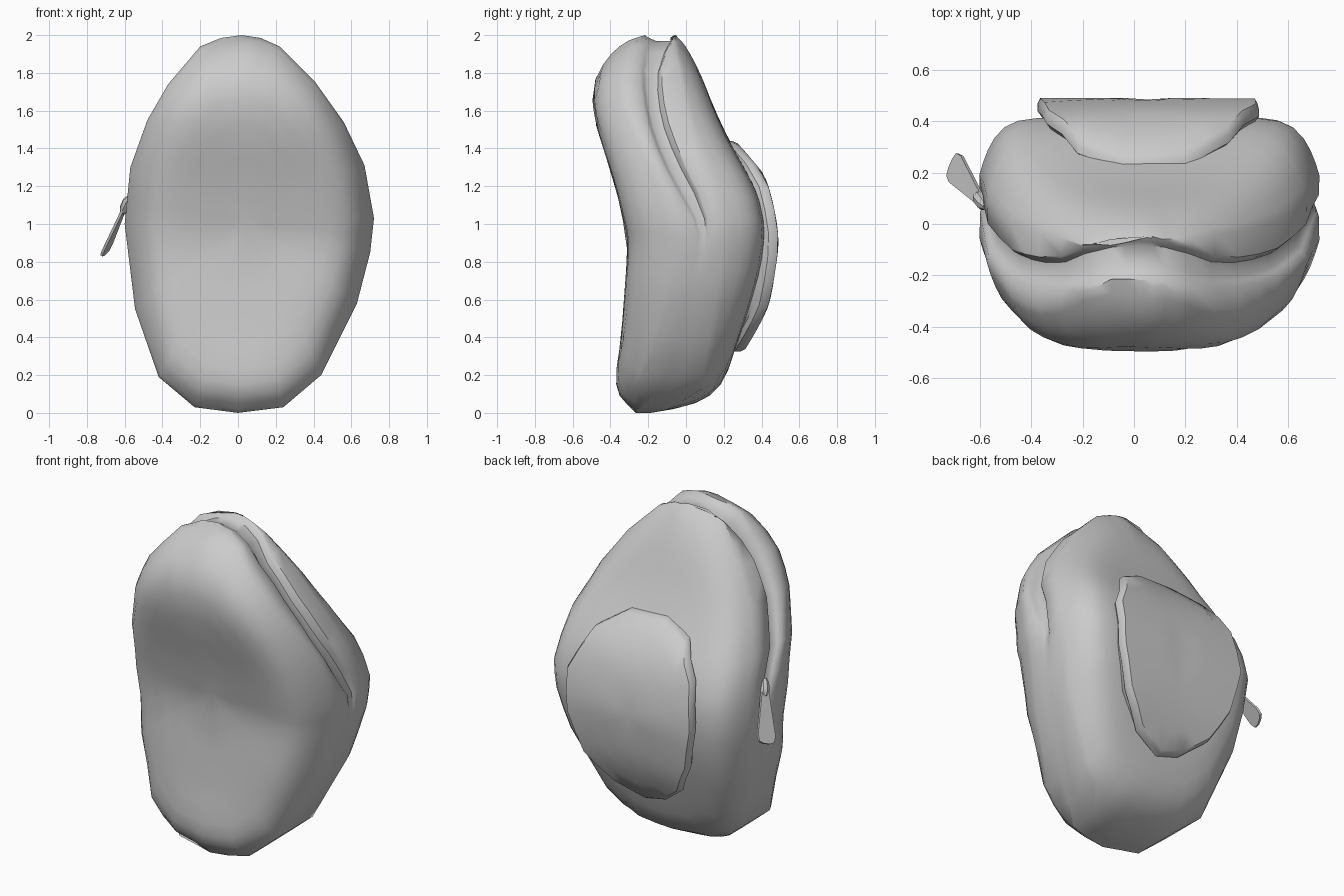
import bpy, bmesh, math
from mathutils import Vector

if "Cube" in bpy.data.objects:
    bpy.data.objects.remove(bpy.data.objects["Cube"])

grey = bpy.data.materials.new("grey fabric")
grey.diffuse_color = (0.6, 0.6, 0.6, 1)
grey.use_nodes = True
grey.node_tree.nodes["Principled BSDF"].inputs["Base Color"].default_value = grey.diffuse_color


def curve(table, t):
    """Smooth lookup in a list of (key, value) pairs."""
    if t <= table[0][0]:
        return table[0][1]
    if t >= table[-1][0]:
        return table[-1][1]

    def slope(i):
        a, b = table[max(i - 1, 0)], table[min(i + 1, len(table) - 1)]
        return (b[1] - a[1]) / (b[0] - a[0])

    i = max(k for k, p in enumerate(table) if p[0] <= t)
    (a, va), (b, vb) = table[i], table[i + 1]
    h, u = b - a, (t - a) / (b - a)
    return (va * (1 + 2 * u) * (1 - u) ** 2 + vb * u * u * (3 - 2 * u)
            + h * slope(i) * u * (1 - u) ** 2 - h * slope(i + 1) * u * u * (1 - u))


def subdivided(points):
    """Closed polygon with a point added in the middle of each side."""
    pts = [Vector(p) for p in points]
    return [q for a, b in zip(pts, pts[1:] + pts[:1]) for q in (a, (a + b) / 2)]


def loft(name, rings, angle):
    """Skin a stack of closed rings and cap both ends with fans."""
    bm = bmesh.new()
    loops = [[bm.verts.new(p) for p in r] for r in rings]
    n = len(loops[0])
    for a, b in zip(loops, loops[1:]):
        for i in range(n):
            j = (i + 1) % n
            bm.faces.new((a[i], a[j], b[j], b[i]))
    for loop in (loops[0], loops[-1]):
        c = bm.verts.new(sum((v.co for v in loop), Vector()) / n)
        for i in range(n):
            bm.faces.new((loop[i], loop[(i + 1) % n], c))
    bmesh.ops.recalc_face_normals(bm, faces=bm.faces)
    me = bpy.data.meshes.new(name)
    bm.to_mesh(me)
    bm.free()
    ob = bpy.data.objects.new(name, me)
    bpy.context.collection.objects.link(ob)
    me.materials.append(grey)
    bpy.ops.object.select_all(action='DESELECT')
    ob.select_set(True)
    bpy.context.view_layer.objects.active = ob
    bpy.ops.object.shade_smooth_by_angle(angle=math.radians(angle))
    return ob


# Bag body: outline seen from the front, profiles along the height
outline = subdivided([
    (0, 0), (.24, .03), (.44, .2), (.63, .58), (.70, .85), (.72, 1.03), (.67, 1.31),
    (.56, 1.54), (.41, 1.75), (.22, 1.94), (.12, 1.985), (.02, 2), (-.09, 1.985), (-.2, 1.94),
    (-.37, 1.74), (-.48, 1.55), (-.57, 1.3), (-.6, 1.0), (-.545, .55), (-.42, .19), (-.23, .03)])
front = [(0, -.3), (.12, -.375), (.4, -.345), (.65, -.325), (.9, -.31), (1.08, -.345),
         (1.25, -.39), (1.42, -.445), (1.57, -.487), (1.68, -.495), (1.77, -.48),
         (1.85, -.44), (1.92, -.385), (1.97, -.32), (2, -.24)]
back = [(0, -.16), (.03, 0), (.08, .12), (.17, .2), (.32, .255), (.62, .355), (.8, .4), (.97, .415),
        (1.1, .395), (1.2, .36), (1.45, .225), (1.6, .155), (1.8, .075), (1.95, 0), (2, -.04)]
groove_y = [(0, -.23), (.2, -.06), (.5, 0), (.95, .09), (1.12, .035), (1.3, -.055),
            (1.55, -.15), (1.8, -.185), (1.92, -.165), (2, -.13)]
groove_w = [(0, .03), (.95, .03), (1.15, .055), (1.8, .055), (2, .08)]
groove_d = [(.9, 0), (1.02, .035), (1.3, .06), (1.8, .055), (2, .03)]
centre = Vector((.05, 1.0))


def panel_ring(table, s, puff, power):
    ring = []
    for o in outline:
        d = o - centre
        side = (abs(d.x) / d.length) ** .7
        p = centre + d * s
        ring.append((p.x, curve(table, p.y) + puff * side * s ** power, p.y))
    return ring


def groove_ring(offset, depth):
    ring = []
    for o in outline:
        p = centre + (o - centre) * (1 - depth * curve(groove_d, o.y))
        ring.append((p.x, curve(groove_y, o.y) + offset * curve(groove_w, o.y), p.y))
    return ring


scales = [.15, .35, .52, .66, .77, .85, .91, .95, .98, 1]
rings = [panel_ring(front, s, .27, 9) for s in scales]
rings += [groove_ring(*g) for g in ((-1.1, .1), (-.75, .55), (-.4, 1), (.6, 1), (.8, .4), (1, .05))]
rings += [panel_ring(back, s, -.22, 11) for s in reversed(scales)]
loft("bag_body", rings, 50)

# Back pocket: raised panel following the curve of the back
pocket_outline = subdivided([
    (.06, .325), (.24, .4), (.39, .57), (.475, .82), (.485, 1.08), (.37, 1.32), (.2, 1.43),
    (-.04, 1.44), (-.22, 1.37), (-.34, 1.19), (-.375, .92), (-.32, .66), (-.22, .47), (-.08, .36)])
pocket_face = [(.33, .31), (.45, .38), (.57, .437), (.75, .472), (.91, .489), (1.08, .467),
               (1.25, .417), (1.34, .35), (1.44, .262)]
pocket_centre = Vector((.055, .9))


def pocket_ring(s, drop):
    pts = [pocket_centre + (o - pocket_centre) * s for o in pocket_outline]
    return [(p.x, curve(pocket_face, p.y) - drop, p.y) for p in pts]


loft("back_pocket", [pocket_ring(*r) for r in (
    (.92, .18), (.95, .08), (1, .05), (1, .02), (.975, 0), (.8, 0), (.6, 0), (.4, 0), (.2, 0))], 35)

# Zip pull: flat tapered tab hanging from the end of the groove
top, end = Vector((-.595, .09, 1.1)), Vector((-.708, .235, .84))
along = (end - top).normalized()
wide = Vector((.3, .95, .15))
across = (wide - along * along.dot(wide)).normalized()
normal = along.cross(across)
tab = [(0, -.02), (.85, -.06), (.97, -.05), (1, -.02), (1, .02), (.97, .05), (.85, .06), (0, .02)]
loft("zip_pull", [[top.lerp(end, t) + across * w + normal * h for t, w in tab]
                  for h in (-.007, .007)], 30)

# Zip slider: small block joining the pull to the bag
slider = []
for k, r in ((-.05, .015), (-.025, .028), (.025, .028), (.05, .015)):
    c = Vector((-.592, .09, 1.1)) + along * k
    slider.append([c + across * r * math.cos(a * math.pi / 4) + normal * r * math.sin(a * math.pi / 4)
                   for a in range(8)])
loft("zip_slider", slider, 40)
